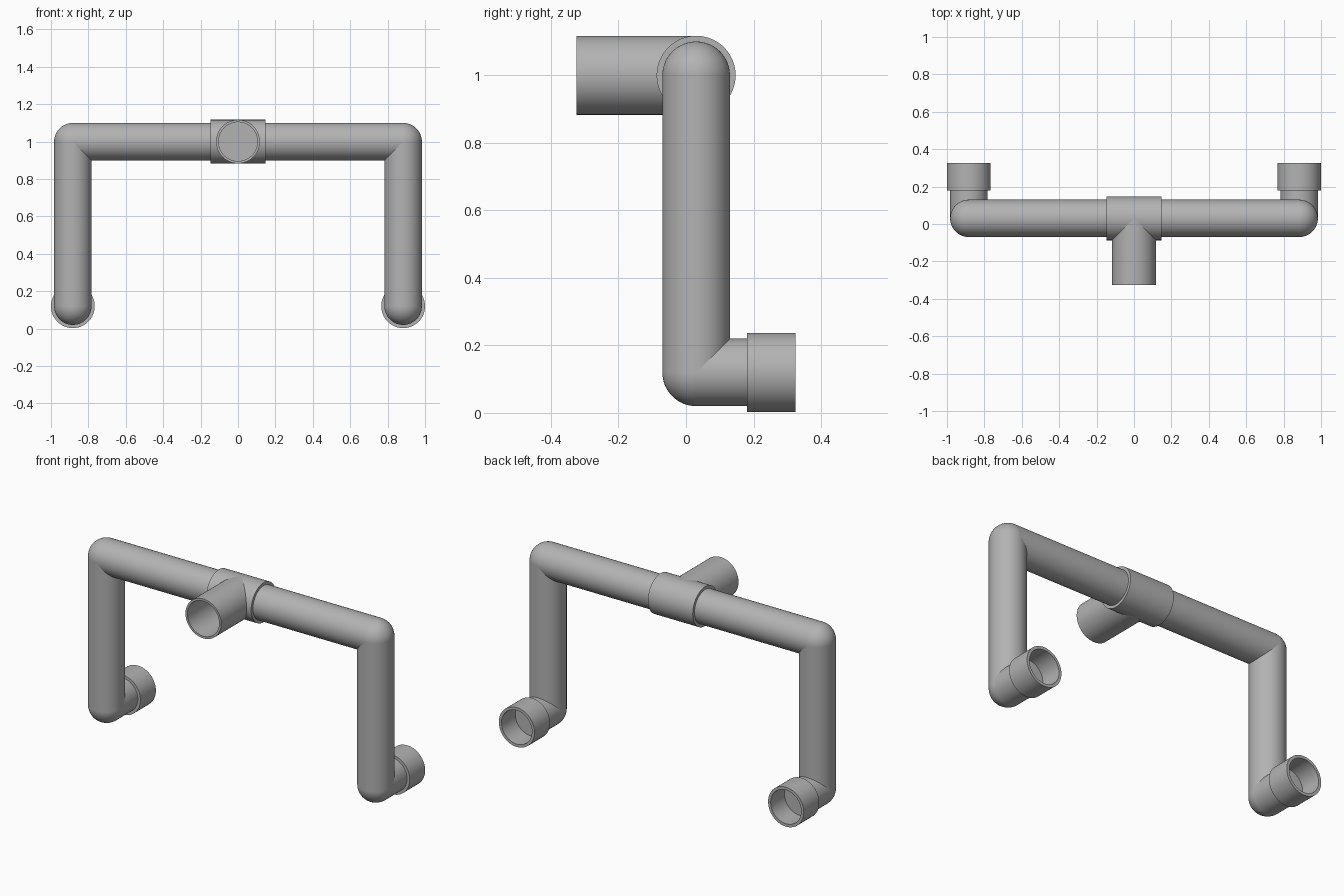
import bpy, bmesh, math
from mathutils import Vector

default = bpy.data.objects.get("Cube")
if default:
    bpy.data.objects.remove(default, do_unlink=True)

grey = bpy.data.materials.new("pipe_grey")
grey.use_nodes = True
colour = (0.45, 0.45, 0.45, 1)
grey.diffuse_color = colour
grey.node_tree.nodes["Principled BSDF"].inputs["Base Color"].default_value = colour

SIDES = 64
PIPE, FITTING = 0.1, 0.117
BORE_TEE, BORE_SOCKET = 0.104, 0.1
SPAN, AXIS_Y, TOP, FOOT = 0.883, 0.03, 1.0, 0.12


def finish(bm, name):
    bmesh.ops.recalc_face_normals(bm, faces=bm.faces)
    mesh = bpy.data.meshes.new(name)
    bm.to_mesh(mesh)
    bm.free()
    mesh.materials.append(grey)
    obj = bpy.data.objects.new(name, mesh)
    bpy.context.collection.objects.link(obj)
    bpy.ops.object.select_all(action="DESELECT")
    obj.select_set(True)
    bpy.context.view_layer.objects.active = obj
    bpy.ops.object.shade_smooth_by_angle(angle=math.radians(35))
    return obj


def turned(name, origin, direction, profile):
    """Revolve (radius, distance) points around an axis from origin."""
    bm = bmesh.new()
    turn = Vector(direction).to_track_quat("Z", "Y")
    rings = []
    for radius, along in profile:
        ring = []
        for i in range(SIDES):
            a = math.tau * i / SIDES
            p = Vector((radius * math.cos(a), radius * math.sin(a), along))
            ring.append(bm.verts.new(Vector(origin) + turn @ p))
        rings.append(ring)
    for low, high in zip(rings, rings[1:]):
        for i in range(SIDES):
            j = (i + 1) % SIDES
            bm.faces.new((low[i], low[j], high[j], high[i]))
    bm.faces.new(rings[0])
    bm.faces.new(rings[-1])
    return finish(bm, name)


def pipe(name, origin, direction, length, radius=PIPE):
    return turned(name, origin, direction, [(radius, 0), (radius, length)])


def cup(name, origin, direction, length, bore, depth):
    """Fitting with an open bore at its far end."""
    return turned(name, origin, direction,
                  [(FITTING, 0), (FITTING, length),
                   (bore, length), (bore, length - depth)])


def elbow(name, centre):
    bm = bmesh.new()
    bmesh.ops.create_uvsphere(bm, u_segments=SIDES, v_segments=SIDES // 2, radius=PIPE)
    bmesh.ops.translate(bm, verts=bm.verts, vec=centre)
    return finish(bm, name)


# Crossbar and tee fitting
pipe("crossbar", (-SPAN, AXIS_Y, TOP), (1, 0, 0), 2 * SPAN)
pipe("tee_collar", (-0.147, AXIS_Y, TOP), (1, 0, 0), 0.294, FITTING)
cup("tee_branch", (0, AXIS_Y, TOP), (0, -1, 0), 0.355, BORE_TEE, 0.237)

# Legs with rounded corners and rear sockets
for side, x in (("left", SPAN), ("right", -SPAN)):
    elbow(side + "_top_elbow", (x, AXIS_Y, TOP))
    pipe(side + "_leg", (x, AXIS_Y, FOOT), (0, 0, 1), TOP - FOOT)
    elbow(side + "_foot_elbow", (x, AXIS_Y, FOOT))
    pipe(side + "_foot_stub", (x, AXIS_Y, FOOT), (0, 1, 0), 0.16)
    cup(side + "_socket", (x, 0.18, FOOT), (0, 1, 0), 0.145, BORE_SOCKET, 0.13)
